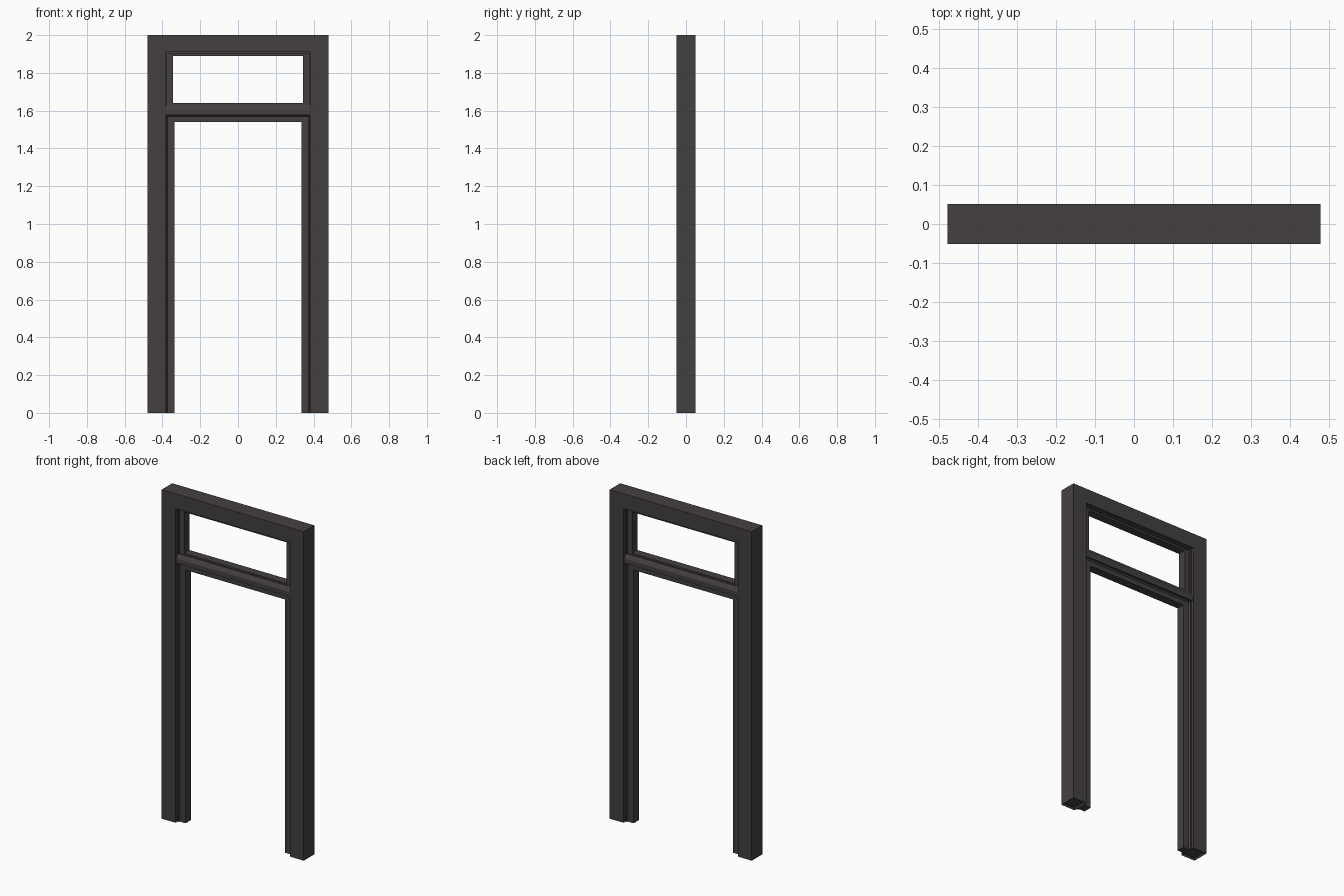
import bpy, bmesh
from mathutils import Vector

if "Cube" in bpy.data.objects:
    bpy.data.objects.remove(bpy.data.objects["Cube"])

mat = bpy.data.materials.new("dark_grey_brown")
mat.diffuse_color = (0.058, 0.051, 0.050, 1)
mat.use_nodes = True
mat.node_tree.nodes["Principled BSDF"].inputs["Base Color"].default_value = mat.diffuse_color


def extrude_poly(name, pts, axis, a, b):
    """Closed prism: pts are (x, z) for axis 'y', or (y, z) for axis 'x'."""
    bm = bmesh.new()
    place = (lambda p, t: (p[0], t, p[1])) if axis == 'y' else (lambda p, t: (t, p[0], p[1]))
    face = bm.faces.new([bm.verts.new(place(p, a)) for p in pts])
    ext = bmesh.ops.extrude_face_region(bm, geom=[face])
    verts = [g for g in ext['geom'] if isinstance(g, bmesh.types.BMVert)]
    step = Vector((0, b - a, 0)) if axis == 'y' else Vector((b - a, 0, 0))
    bmesh.ops.translate(bm, verts=verts, vec=step)
    bmesh.ops.recalc_face_normals(bm, faces=bm.faces)
    return finish(name, bm)


def finish(name, bm):
    mesh = bpy.data.meshes.new(name)
    bm.to_mesh(mesh)
    bm.free()
    mesh.materials.append(mat)
    ob = bpy.data.objects.new(name, mesh)
    bpy.context.collection.objects.link(ob)
    return ob


def ring(name, outer, inner, hy):
    """Rectangular frame; outer and inner are (half width, z low, z high)."""
    bm = bmesh.new()
    loops = []
    for (w, lo, hi), y in ((outer, -hy), (inner, -hy), (inner, hy), (outer, hy)):
        loops.append([bm.verts.new((x, y, z)) for x, z in
                      ((-w, lo), (w, lo), (w, hi), (-w, hi))])
    for i in range(4):
        a, b = loops[i], loops[(i + 1) % 4]
        for j in range(4):
            k = (j + 1) % 4
            bm.faces.new((a[j], a[k], b[k], b[j]))
    bmesh.ops.recalc_face_normals(bm, faces=bm.faces)
    return finish(name, bm)


W, IN, D = 0.478, 0.385, 0.051

# outer frame: two jambs and the head as one arch
frame = extrude_poly("outer_frame", [(-W, 0), (-W, 2), (W, 2), (W, 0), (IN, 0),
                                     (IN, 1.91), (-IN, 1.91), (-IN, 0)], 'y', -D, D)
# shallow hollow in the foot of each jamb
bm = bmesh.new()
bm.from_mesh(frame.data)
bm.normal_update()
feet = [f for f in bm.faces if f.normal.z < -0.9 and f.calc_center_median().z < 0.01]
bmesh.ops.inset_individual(bm, faces=feet, thickness=0.012, depth=-0.01)
bm.to_mesh(frame.data)
bm.free()

# stepped door stop on each jamb, profile drawn in plan
plan = [(IN, -0.033), (0.378, -0.033), (0.372, -0.025), (0.335, -0.025),
        (0.335, 0.025), (0.372, 0.025), (0.378, 0.033), (IN, 0.033)]
for side, label in ((-1, "left"), (1, "right")):
    bm = bmesh.new()
    f = bm.faces.new([bm.verts.new((side * x, y, 0)) for x, y in plan])
    ext = bmesh.ops.extrude_face_region(bm, geom=[f])
    bmesh.ops.translate(bm, vec=(0, 0, 1.58),
                        verts=[g for g in ext['geom'] if isinstance(g, bmesh.types.BMVert)])
    bmesh.ops.recalc_face_normals(bm, faces=bm.faces)
    finish(label + "_door_stop", bm)

# transom bar with sloped top and a thinner lip over the door opening
half = [(0.025, 1.54), (0.025, 1.568), (0.033, 1.576), (0.045, 1.576),
        (0.045, 1.605), (0.030, 1.630), (0.025, 1.630)]
profile = half + [(-y, z) for y, z in reversed(half)]
extrude_poly("transom_bar", profile, 'x', -IN, IN)

# glazing stop around the upper opening, with a small raised bead at its outer edge
ring("upper_window_stop", (IN, 1.60, 1.91), (0.344, 1.64, 1.89), 0.025)
ring("upper_window_bead", (IN, 1.60, 1.91), (0.376, 1.625, 1.902), 0.033)
